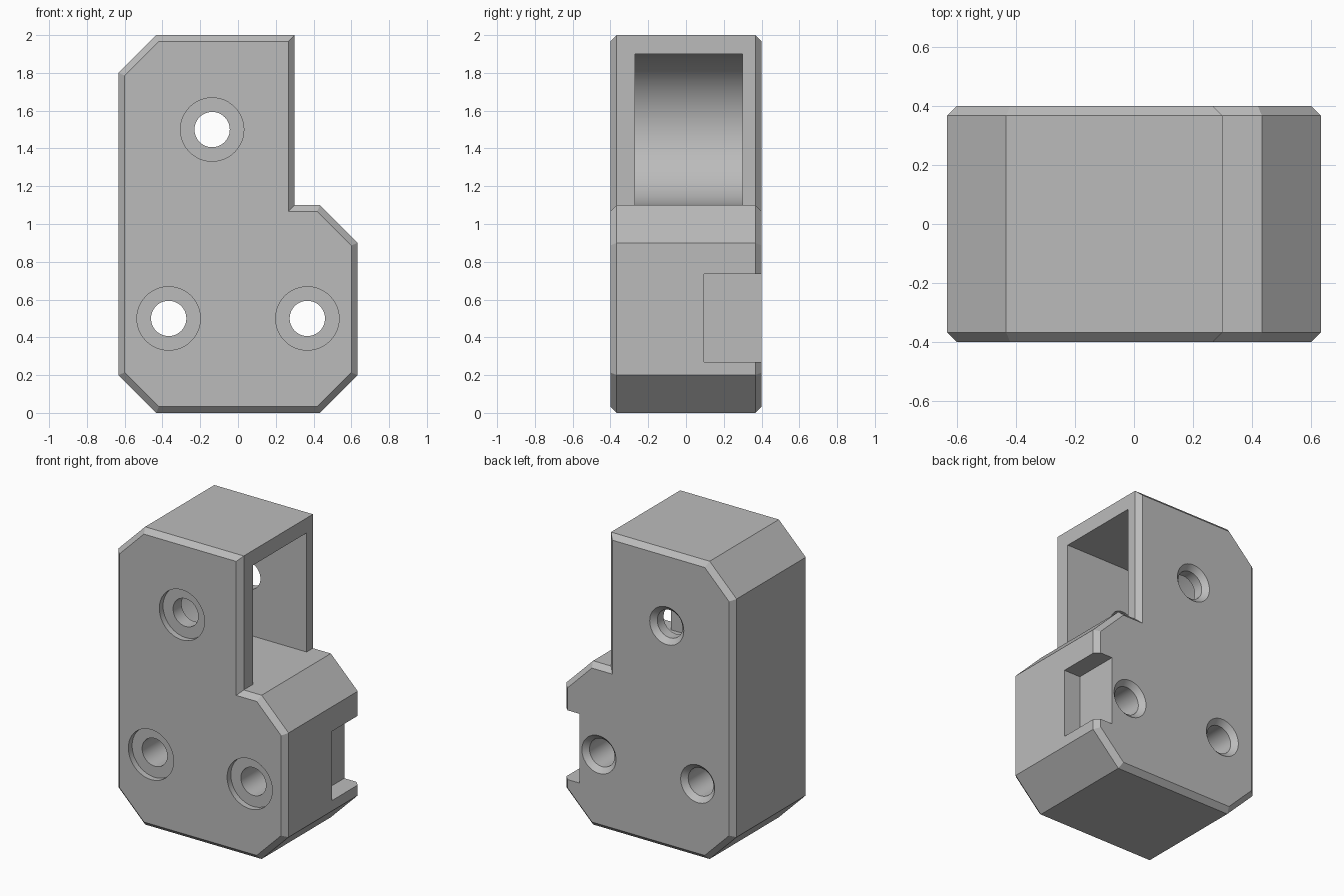
import bpy, bmesh, math
from mathutils import Vector

if "Cube" in bpy.data.objects:
    bpy.data.objects.remove(bpy.data.objects["Cube"])

HALF_DEPTH, CHAMFER = 0.4, 0.033
HOLES = [(-0.137, 1.5), (-0.367, 0.5), (0.367, 0.5)]

grey = bpy.data.materials.new("plain grey")
grey.use_nodes = True
grey.diffuse_color = (0.5, 0.5, 0.5, 1)
grey.node_tree.nodes["Principled BSDF"].inputs["Base Color"].default_value = (0.5, 0.5, 0.5, 1)


def loft(name, rings):
    """Skin a list of equal-length point rings and cap both ends."""
    bm = bmesh.new()
    loops = [[bm.verts.new(p) for p in ring] for ring in rings]
    for a, b in zip(loops, loops[1:]):
        for i in range(len(a)):
            j = (i + 1) % len(a)
            bm.faces.new((a[i], a[j], b[j], b[i]))
    bm.faces.new(loops[0])
    bm.faces.new(loops[-1])
    bmesh.ops.recalc_face_normals(bm, faces=bm.faces)
    mesh = bpy.data.meshes.new(name)
    bm.to_mesh(mesh)
    bm.free()
    mesh.materials.append(grey)
    obj = bpy.data.objects.new(name, mesh)
    bpy.context.collection.objects.link(obj)
    return obj


def at_depth(outline, y):
    return [(x, y, z) for x, z in outline]


def inset(outline, d):
    """Mitred inward offset of a counter-clockwise outline."""
    pts = [Vector(p) for p in outline]
    result = []
    for i, p in enumerate(pts):
        e1 = (p - pts[i - 1]).normalized()
        e2 = (pts[(i + 1) % len(pts)] - p).normalized()
        n1, n2 = Vector((-e1.y, e1.x)), Vector((-e2.y, e2.x))
        result.append(p + (n1 + n2) * d / (1 + n1.dot(n2)))
    return result


def cut(target, cutter):
    cutter.hide_render = True
    mod = target.modifiers.new("cut", 'BOOLEAN')
    mod.operation, mod.solver, mod.object = 'DIFFERENCE', 'EXACT', cutter
    bpy.context.view_layer.objects.active = target
    bpy.ops.object.modifier_apply(modifier=mod.name)
    bpy.data.objects.remove(cutter)


# Housing body: stepped outline with chamfered front and back rims
outline = [(-0.633, 0.2), (-0.433, 0), (0.433, 0), (0.633, 0.2), (0.633, 0.9),
           (0.433, 1.1), (0.3, 1.1), (0.3, 2), (-0.433, 2), (-0.633, 1.8)]
small = inset(outline, CHAMFER)
inner = HALF_DEPTH - CHAMFER
body = loft("housing", [at_depth(small, -HALF_DEPTH), at_depth(outline, -inner),
                        at_depth(outline, inner), at_depth(small, HALF_DEPTH)])

# Round-ended pocket open to the right
cx, cz = HOLES[0]
radius, steps = 0.4, 48
pocket = [(0.8, 1.1), (0.8, 1.9)]
for i in range(steps + 1):
    a = math.pi / 2 + math.pi * i / steps
    pocket.append((cx + radius * math.cos(a), cz + radius * math.sin(a)))
pocket[-1] = (cx, 1.1)
cut(body, loft("pocket_cutter", [at_depth(pocket, -0.27), at_depth(pocket, 0.3)]))

# Rectangular notch in the lower right back corner
notch = [(0.51, 0.27), (0.8, 0.27), (0.8, 0.735), (0.51, 0.735)]
cut(body, loft("notch_cutter", [at_depth(notch, 0.095), at_depth(notch, 0.6)]))

# Screw holes: counterbore in front, plain bore, countersink at the back
bore = [(-0.5, 0.168), (-0.36, 0.168), (-0.36, 0.0935), (0.367, 0.0935), (0.45, 0.177)]
sides = 48
for hx, hz in HOLES:
    rings = []
    for y, r in bore:
        circle = [(hx + r * math.cos(math.tau * i / sides),
                   hz + r * math.sin(math.tau * i / sides)) for i in range(sides)]
        rings.append(at_depth(circle, y))
    cut(body, loft("hole_cutter", rings))

# Smooth the round walls, keep the edges sharp
bpy.ops.object.select_all(action='DESELECT')
body.select_set(True)
bpy.context.view_layer.objects.active = body
bpy.ops.object.shade_smooth_by_angle(angle=math.radians(25))
